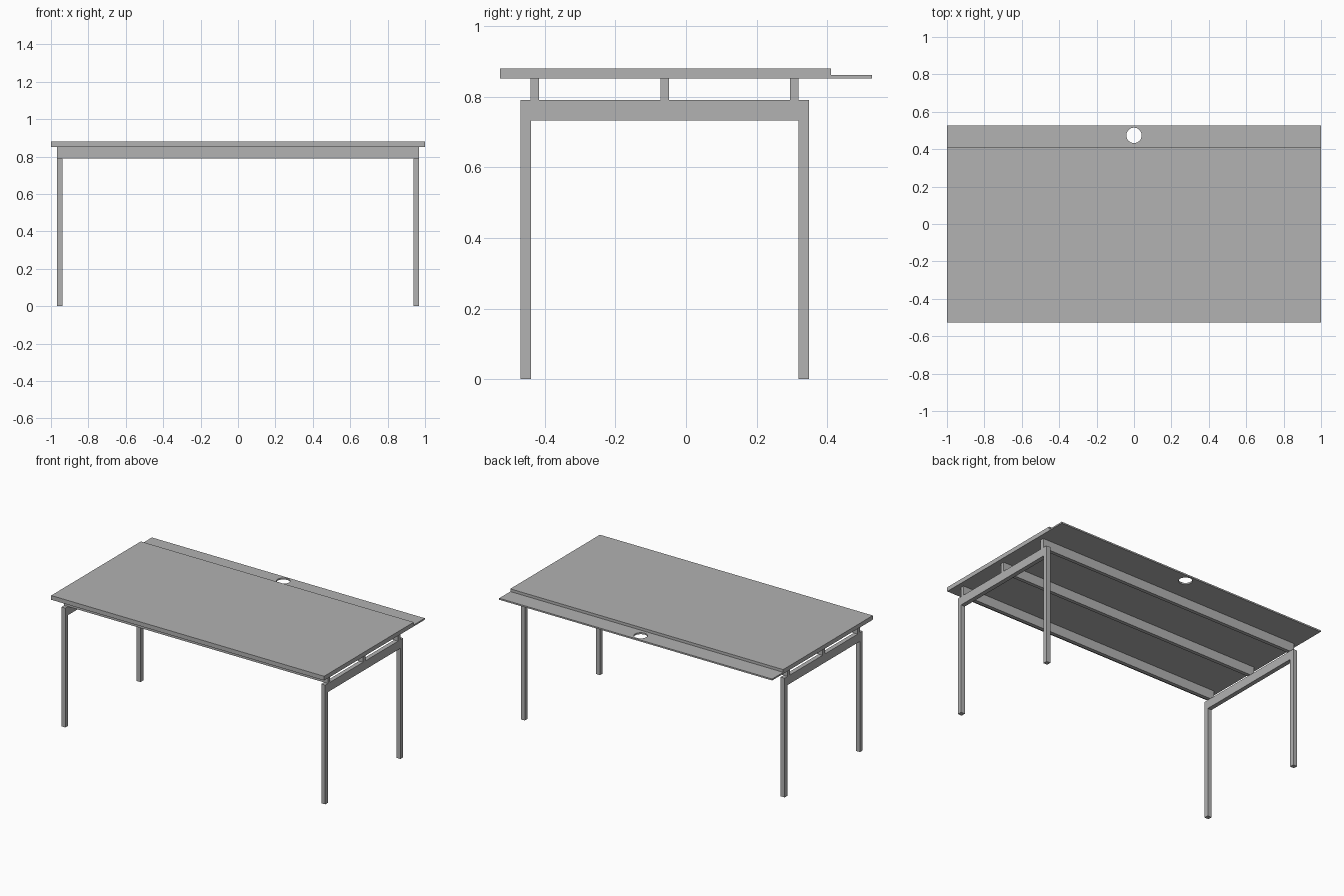
import bpy
import bmesh

old = bpy.data.objects.get("Cube")
if old:
    bpy.data.objects.remove(old, do_unlink=True)

grey = bpy.data.materials.new("plain grey")
grey.use_nodes = True
colour = (0.445, 0.445, 0.445, 1)
grey.diffuse_color = colour
grey.node_tree.nodes["Principled BSDF"].inputs["Base Color"].default_value = colour


def finish(name, bm):
    bmesh.ops.recalc_face_normals(bm, faces=bm.faces)
    mesh = bpy.data.meshes.new(name)
    bm.to_mesh(mesh)
    bm.free()
    mesh.materials.append(grey)
    obj = bpy.data.objects.new(name, mesh)
    bpy.context.collection.objects.link(obj)
    return obj


def box(name, x, y, z):
    """Box from (low, high) ranges on each axis."""
    bm = bmesh.new()
    bmesh.ops.create_cube(bm, size=1)
    for v in bm.verts:
        v.co = [r[0] if c < 0 else r[1] for c, r in zip(v.co, (x, y, z))]
    return finish(name, bm)


# Heights and depths shared by the parts
BEAM_LOW, BEAM_TOP, TOP_LOW, LEDGE_TOP, TOP = 0.733, 0.79, 0.852, 0.862, 0.88
FRONT, STEP, BACK = -0.527, 0.411, 0.527
FOOT = 0.004
INNER, OUTER = 0.938, 0.967

# Desktop: stepped side profile extruded along x, thin ledge at the back
profile = [(FRONT, TOP_LOW), (BACK, TOP_LOW), (BACK, LEDGE_TOP),
           (STEP, LEDGE_TOP), (STEP, TOP), (FRONT, TOP)]
bm = bmesh.new()
face = bm.faces.new([bm.verts.new((-1, y, z)) for y, z in profile])
side = bmesh.ops.extrude_face_region(bm, geom=[face])
bmesh.ops.translate(bm, vec=(2, 0, 0),
                    verts=[g for g in side["geom"] if isinstance(g, bmesh.types.BMVert)])
desktop = finish("desktop", bm)

# Round cable hole through the ledge
bm = bmesh.new()
bmesh.ops.create_cone(bm, cap_ends=True, segments=32, radius1=0.041, radius2=0.041, depth=0.1)
bmesh.ops.translate(bm, vec=(0, 0.474, LEDGE_TOP), verts=bm.verts)
cutter = finish("cable_hole_cutter", bm)
cutter.hide_render = True
cut = desktop.modifiers.new("cable hole", "BOOLEAN")
cut.operation = "DIFFERENCE"
cut.solver = "EXACT"
cut.object = cutter
bpy.context.view_layer.objects.active = desktop
bpy.ops.object.modifier_apply(modifier=cut.name)
bpy.data.objects.remove(cutter, do_unlink=True)

# Long rails under the desktop
for name, y in (("front", -0.428), ("middle", -0.06), ("back", 0.306)):
    box(name + "_rail", (-OUTER, OUTER), (y - 0.012, y + 0.012), (BEAM_TOP, TOP_LOW))

# End frames: two legs with foot pads, joined by a beam
legs = {"front": (-0.468, -0.439), "back": (0.319, 0.348)}
for side_name, x in (("left", (INNER, OUTER)), ("right", (-OUTER, -INNER))):
    for end, y in legs.items():
        box(f"{end}_{side_name}_leg", x, y, (FOOT, BEAM_TOP))
        box(f"{end}_{side_name}_foot", x, y, (0, FOOT))
    box(f"{side_name}_beam", x, (legs["front"][1], legs["back"][0]), (BEAM_LOW, BEAM_TOP))
